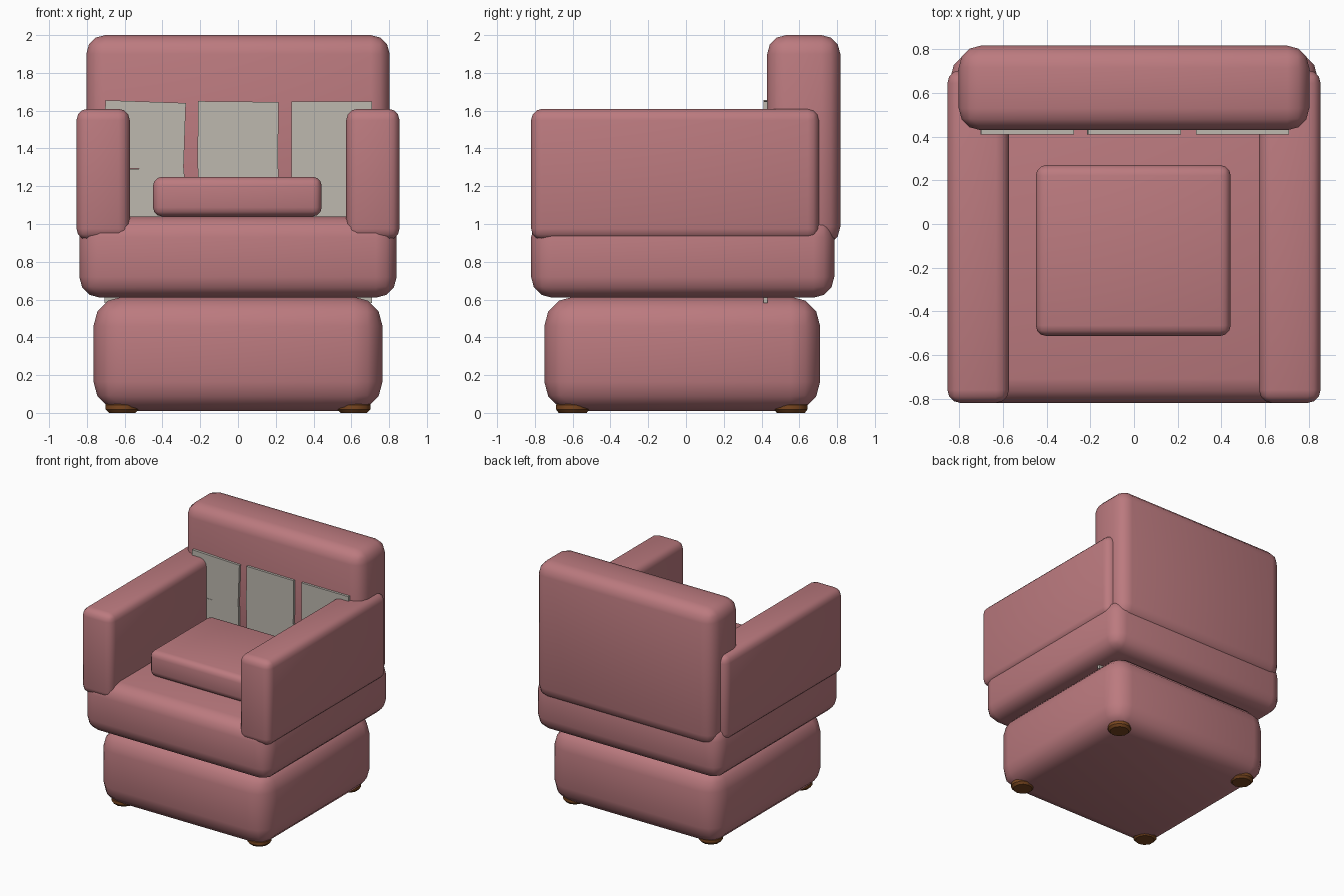
import bpy
import math

if "Cube" in bpy.data.objects:
    bpy.data.objects.remove(bpy.data.objects["Cube"])


def material(name, color):
    mat = bpy.data.materials.new(name)
    mat.use_nodes = True
    mat.diffuse_color = (*color, 1)
    mat.node_tree.nodes["Principled BSDF"].inputs["Base Color"].default_value = (*color, 1)
    return mat


PINK = material("dusty pink fabric", (0.50, 0.195, 0.212))
GREY = material("warm grey panel", (0.51, 0.48, 0.43))
BROWN = material("brown wood", (0.19, 0.062, 0.014))


def finish(obj, name, mat, bevel, segments, angle):
    obj.name = name
    obj.data.materials.append(mat)
    bpy.ops.object.transform_apply(location=False, rotation=False, scale=True)
    if bevel:
        mod = obj.modifiers.new("rounded edges", "BEVEL")
        mod.width = bevel
        mod.segments = segments
        mod.limit_method = "ANGLE"
        bpy.ops.object.modifier_apply(modifier=mod.name)
    bpy.ops.object.shade_smooth_by_angle(angle=math.radians(angle))
    return obj


def box(name, xs, ys, zs, mat=PINK, bevel=0.0, segments=3, tilt=0.0):
    """Box between the given limits, optionally rounded and tilted about y."""
    spans = (xs, ys, zs)
    bpy.ops.mesh.primitive_cube_add(size=1, location=[sum(s) / 2 for s in spans])
    obj = bpy.context.object
    obj.scale = [s[1] - s[0] for s in spans]
    finish(obj, name, mat, bevel, segments, 50)
    obj.rotation_euler.y = math.radians(tilt)
    return obj


# Upholstered body
box("base", (-0.765, 0.765), (-0.75, 0.71), (0.01, 0.615), bevel=0.155)
box("seat", (-0.84, 0.84), (-0.82, 0.785), (0.61, 1.04), bevel=0.11)
box("backrest", (-0.803, 0.803), (0.43, 0.817), (0.885, 2.0), bevel=0.1)
box("seat_cushion", (-0.45, 0.443), (-0.513, 0.27), (1.04, 1.25), bevel=0.048)

# Arms
for side, sign in (("left", 1), ("right", -1)):
    xs = sorted((sign * 0.573, sign * 0.855))
    box(side + "_arm", xs, (-0.82, 0.705), (0.915, 1.61), bevel=0.06)

# Thin panels in front of the backrest, three columns of three
tilts = ((2, -1, 0), (0.6, 0.5, 0), (0, 0, 0))
for col, x in enumerate((-0.495, 0.0, 0.497)):
    for row in range(3):
        z = 1.47 - 0.355 * row
        box(f"back_panel_{col + 1}_{row + 1}", (x - 0.213, x + 0.213), (0.411, 0.431),
            (z - 0.178, z + 0.178), GREY, tilt=tilts[col][row])

# Low round feet
for end, y in (("front", -0.6), ("back", 0.555)):
    for side, x in (("left", 0.613), ("right", -0.613)):
        bpy.ops.mesh.primitive_cylinder_add(vertices=10, radius=0.093, depth=0.06,
                                            location=(x, y, 0.03))
        finish(bpy.context.object, f"{end}_{side}_foot", BROWN, 0.018, 1, 30)
